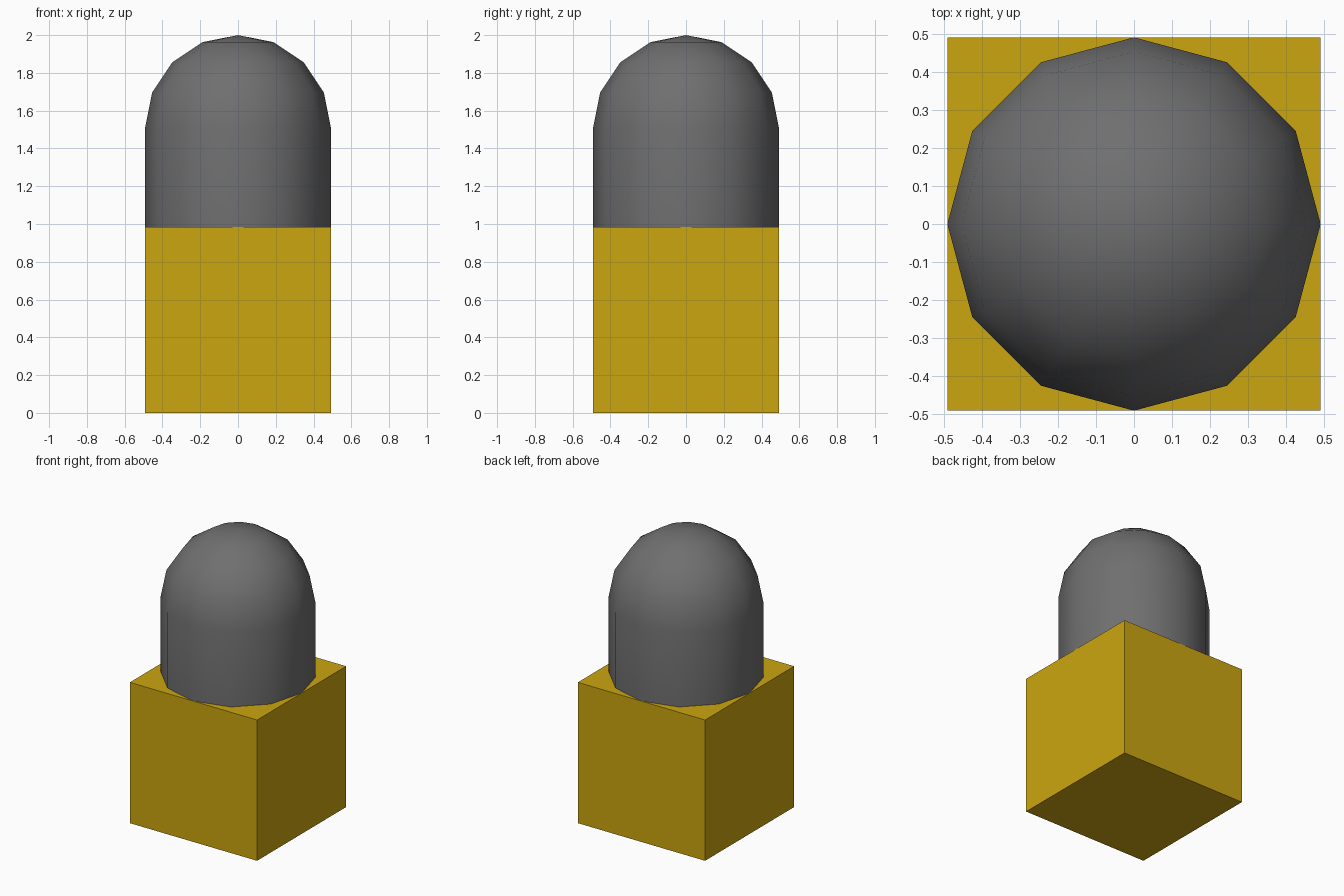
import bpy, bmesh
from math import sin, cos, pi

if "Cube" in bpy.data.objects:
    bpy.data.objects.remove(bpy.data.objects["Cube"])

R = 0.492          # half width of the block and radius of the capsule
SIDES = 12


def add_part(name, bm, color, smooth):
    mesh = bpy.data.meshes.new(name)
    bmesh.ops.recalc_face_normals(bm, faces=bm.faces)
    for f in bm.faces:
        f.smooth = smooth
    bm.to_mesh(mesh)
    bm.free()
    mat = bpy.data.materials.new(name + "_colour")
    mat.diffuse_color = color
    mat.use_nodes = True
    mat.node_tree.nodes["Principled BSDF"].inputs["Base Color"].default_value = mat.diffuse_color
    mesh.materials.append(mat)
    obj = bpy.data.objects.new(name, mesh)
    bpy.context.collection.objects.link(obj)
    return obj


# Yellow base block
bm = bmesh.new()
bmesh.ops.create_cube(bm, size=2 * R)
bmesh.ops.translate(bm, verts=bm.verts, vec=(0, 0, R))
add_part("base_block", bm, (0.6, 0.38, 0.005, 1), False)

# Dark capsule: half profile spun around z, lower end sunk into the block
top_z, low_z = 2 - R, 2 - 3 * R
profile = [(R * cos(i * pi / 8), low_z + R * sin(i * pi / 8)) for i in range(-4, 1)]
profile += [(R * cos(i * pi / 8), top_z + R * sin(i * pi / 8)) for i in range(0, 5)]
bm = bmesh.new()
verts = [bm.verts.new((x, 0, z)) for x, z in profile]
edges = [bm.edges.new(pair) for pair in zip(verts, verts[1:])]
bmesh.ops.spin(bm, geom=verts + edges, cent=(0, 0, 0), axis=(0, 0, 1),
               angle=2 * pi, steps=SIDES)
bmesh.ops.remove_doubles(bm, verts=bm.verts, dist=0.0005)
add_part("capsule_body", bm, (0.16, 0.16, 0.16, 1), True)
